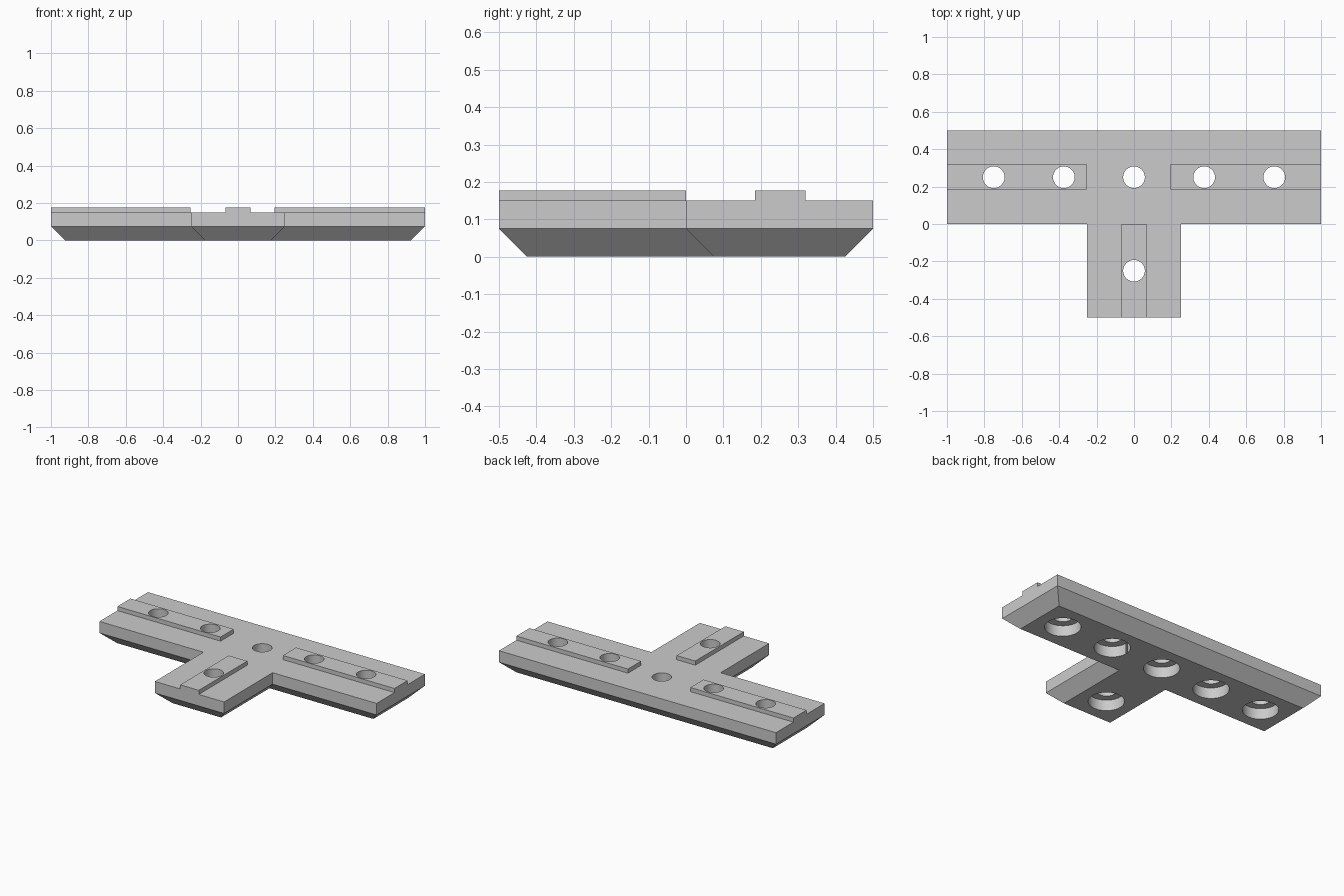
import bpy
import bmesh
import math

if "Cube" in bpy.data.objects:
    bpy.data.objects.remove(bpy.data.objects["Cube"], do_unlink=True)

GREY = (0.6, 0.6, 0.6, 1)
TOP, MID, RAIL_TOP, CHAMFER = 0.15, 0.075, 0.177, 0.075
HOLES = [(i * 0.375, 0.25) for i in range(-2, 3)] + [(0, -0.25)]

grey = bpy.data.materials.new("plain_grey")
grey.use_nodes = True
grey.diffuse_color = GREY
grey.node_tree.nodes["Principled BSDF"].inputs["Base Color"].default_value = GREY


def finish(name, bm):
    bmesh.ops.recalc_face_normals(bm, faces=bm.faces)
    mesh = bpy.data.meshes.new(name)
    bm.to_mesh(mesh)
    bm.free()
    mesh.materials.append(grey)
    obj = bpy.data.objects.new(name, mesh)
    bpy.context.collection.objects.link(obj)
    return obj


def loft(name, rings):
    """Skin a stack of matching outlines and cap both ends."""
    bm = bmesh.new()
    rings = [[bm.verts.new(p) for p in ring] for ring in rings]
    for low, high in zip(rings, rings[1:]):
        for i in range(len(low)):
            j = (i + 1) % len(low)
            bm.faces.new((low[i], low[j], high[j], high[i]))
    bm.faces.new(rings[0][::-1])
    bm.faces.new(rings[-1])
    return finish(name, bm)


def tee(inset, z):
    """T outline, moved inwards by inset."""
    half = [(0.25 - inset, -0.5 + inset), (0.25 - inset, inset),
            (1 - inset, inset), (1 - inset, 0.5 - inset)]
    return [(x, y, z) for x, y in half + [(-x, y) for x, y in half[::-1]]]


def rail(name, x0, x1, y0, y1):
    return loft(name, [[(x0, y0, z), (x1, y0, z), (x1, y1, z), (x0, y1, z)]
                       for z in (TOP, RAIL_TOP)])


def hole_cutter(x, y):
    """Stepped screw hole: wide recess below, narrow bore above."""
    steps = [(0.106, -0.05), (0.106, 0.07), (0.058, 0.07), (0.058, 0.3)]
    angles = [i * math.tau / 48 for i in range(48)]
    return loft("hole_cutter", [[(x + r * math.cos(a), y + r * math.sin(a), z)
                                 for a in angles] for r, z in steps])


# Chamfered plate and the three guide rails
parts = [
    loft("tee_plate", [tee(CHAMFER, 0), tee(0, MID), tee(0, TOP)]),
    rail("right_rail", -1, -0.255, 0.185, 0.32),
    rail("left_rail", 0.195, 1, 0.185, 0.32),
    rail("front_rail", -0.067, 0.067, -0.5, 0),
]

# Drill the screw holes through every part
cutters = [hole_cutter(x, y) for x, y in HOLES]
for part in parts:
    for cutter in cutters:
        mod = part.modifiers.new("screw_hole", "BOOLEAN")
        mod.operation = "DIFFERENCE"
        mod.solver = "EXACT"
        mod.object = cutter
    bpy.ops.object.select_all(action="DESELECT")
    part.select_set(True)
    bpy.context.view_layer.objects.active = part
    bpy.ops.object.convert(target="MESH")
    bpy.ops.object.shade_smooth_by_angle(angle=math.radians(30))
for cutter in cutters:
    bpy.data.objects.remove(cutter, do_unlink=True)
